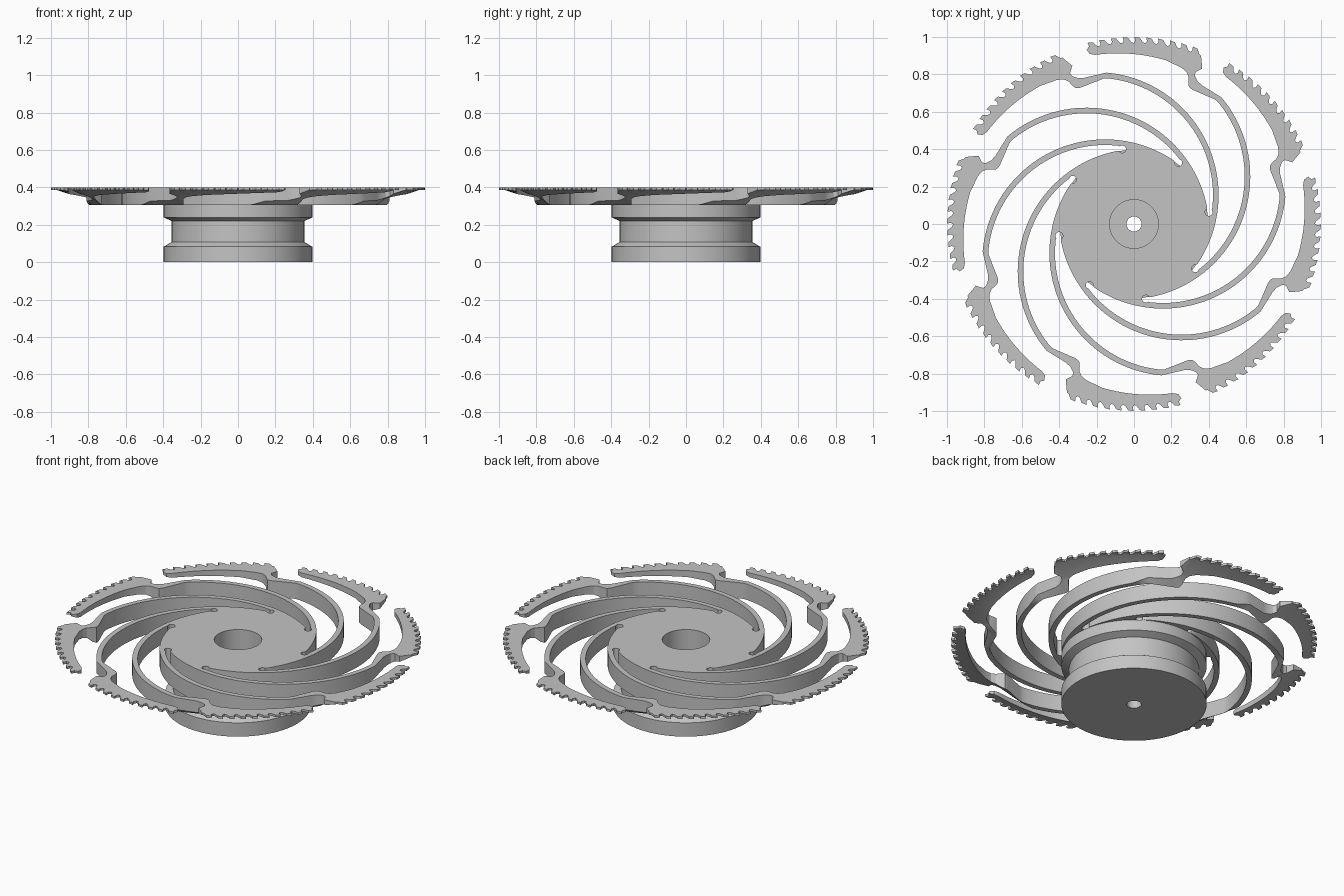
import bpy, bmesh
from math import sin, cos, radians, hypot
from mathutils import Matrix, Vector

if "Cube" in bpy.data.objects:
    bpy.data.objects.remove(bpy.data.objects["Cube"])

TOP, UNDER, ARMS, BORE = 0.40, 0.305, 8, 0.13
SIDES, PHASE = 96, 9

metal = bpy.data.materials.new("grey metal")
metal.use_nodes = True
grey = (0.55, 0.55, 0.55, 1)
metal.diffuse_color = grey
metal.node_tree.nodes["Principled BSDF"].inputs["Base Color"].default_value = grey


def finish(bm, name):
    bmesh.ops.recalc_face_normals(bm, faces=bm.faces)
    mesh = bpy.data.meshes.new(name)
    bm.to_mesh(mesh)
    bm.free()
    mesh.materials.append(metal)
    obj = bpy.data.objects.new(name, mesh)
    bpy.context.collection.objects.link(obj)
    bpy.ops.object.select_all(action="DESELECT")
    obj.select_set(True)
    bpy.context.view_layer.objects.active = obj
    bpy.ops.object.shade_smooth_by_angle(angle=radians(25))


def polar(angle, r):
    return Vector((r * cos(radians(angle)), r * sin(radians(angle))))


def arc(center, r, start, end, steps):
    return [Vector(center) + polar(start + (end - start) * i / steps, r)
            for i in range(steps + 1)]


def underside(r):
    # arms are full depth, the toothed rim tapers to a thin edge
    for (r0, z0), (r1, z1) in (((0.80, UNDER), (0.83, 0.335)), ((0.83, 0.335), (0.96, 0.387))):
        if r <= r1:
            return z0 + (z1 - z0) * max(0, r - r0) / (r1 - r0)
    return 0.387


def arm_outline():
    middle = (-0.178, 0.185)
    # outer edge of the arm, then the jog up to the pointed corner of the rim
    pts = arc(middle, 0.657, -43, 76, 44)
    pts += [polar(*p) for p in ((100, 0.826), (102, 0.836), (103.6, 0.855),
                                (104, 0.876), (102.3, 0.908))]
    # hooked teeth
    first, last, teeth = 104.2, 140.6, 10
    pitch = (last - first) / teeth
    tooth = ((0.02, 0.968), (0.2, 0.972), (0.35, 0.983), (0.5, 0.996), (0.95, 1.0), (0.88, 0.98))
    pts += [polar(first + (i + f) * pitch, r) for i in range(teeth) for f, r in tooth]
    # blunt end and inner edge of the rim, back down the jog
    pts += [polar(*p) for p in ((141.2, 0.965), (140.6, 0.94), (139, 0.928))]
    pts += [polar(139 - 24 * i / 10, 0.928 - 0.036 * i / 10) for i in range(1, 11)]
    pts += [polar(*p) for p in ((109, 0.873), (106.8, 0.858), (105.6, 0.838),
                                (105, 0.81), (104.2, 0.79), (102.5, 0.783), (93, 0.794))]
    # inner edge of the arm and the round relief hole at its root
    pts += arc(middle, 0.627, 75, -15.5, 36)
    pts += arc((0.405, 0), 0.02, 30, -245, 12)
    return pts


# Hub disc, arms and toothed rim as one plate
one = arm_outline()
outline = [Matrix.Rotation(radians(PHASE + 360 / ARMS * k), 2) @ p
           for k in range(ARMS) for p in one]
bore = [polar(360 * i / SIDES, BORE) for i in range(SIDES)]
bm = bmesh.new()
for loop in (outline, bore):
    ring = [bm.verts.new((p.x, p.y, TOP)) for p in loop]
    for a, b in zip(ring, ring[1:] + ring[:1]):
        bm.edges.new((a, b))
bmesh.ops.triangle_fill(bm, use_beauty=True, use_dissolve=False, edges=bm.edges[:],
                        normal=(0, 0, 1))
extruded = bmesh.ops.extrude_face_region(bm, geom=bm.faces[:], use_keep_orig=True)
for v in extruded["geom"]:
    if isinstance(v, bmesh.types.BMVert):
        v.co.z = underside(hypot(v.co.x, v.co.y))
finish(bm, "spiral_arm_plate")

# Grooved hub with a stepped bore
profile = [(0.397, UNDER), (0.397, 0.24), (0.355, 0.22), (0.355, 0.108), (0.397, 0.083),
           (0.397, 0), (0.04, 0), (0.04, 0.1), (BORE, 0.1), (BORE, UNDER)]
bm = bmesh.new()
rings = [[bm.verts.new((*polar(360 * i / SIDES, r), z)) for i in range(SIDES)]
         for r, z in profile]
rings.append(rings[0])
for lower, upper in zip(rings, rings[1:]):
    for i in range(SIDES):
        j = (i + 1) % SIDES
        bm.faces.new((lower[i], lower[j], upper[j], upper[i]))
finish(bm, "grooved_hub")
